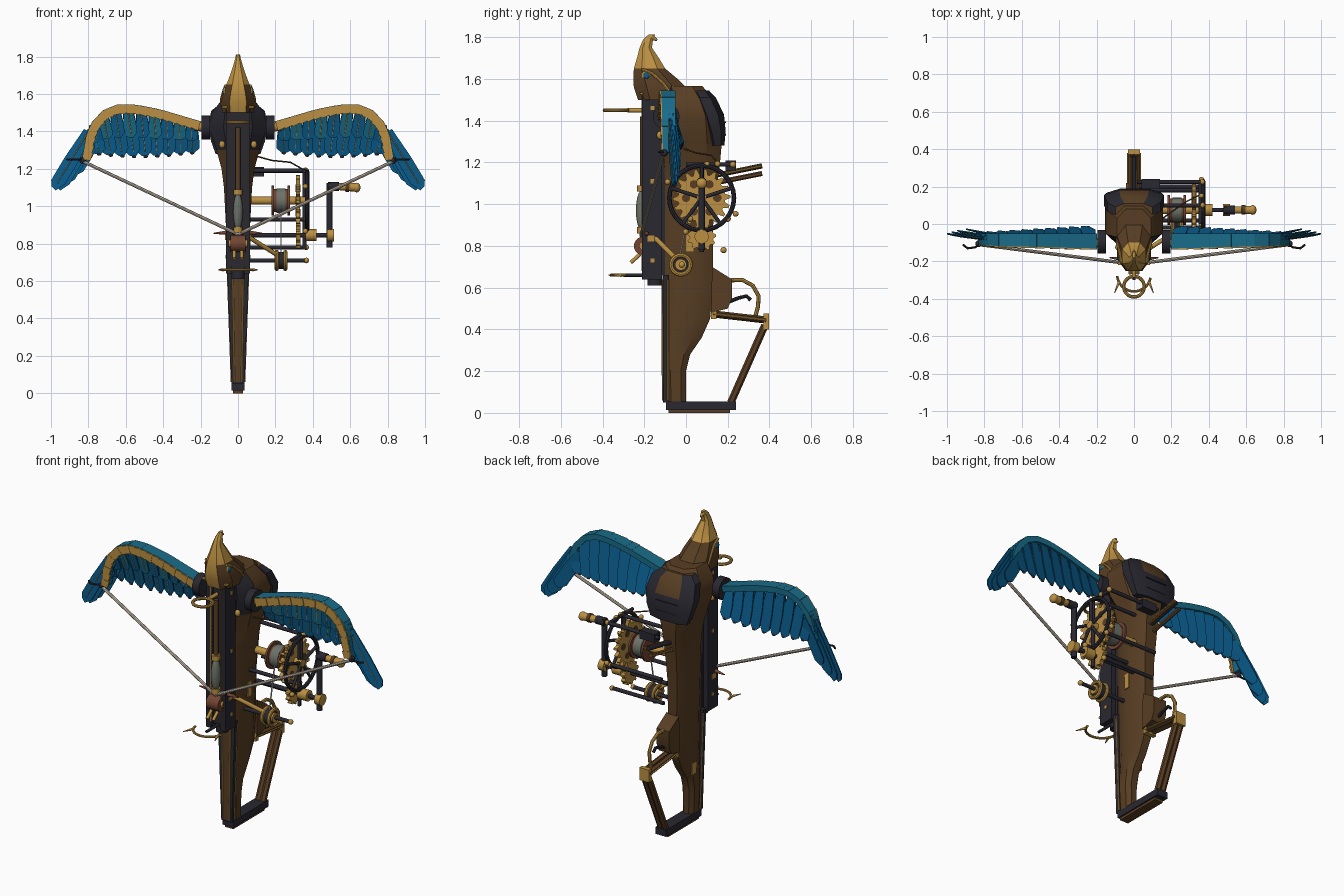
import bpy, bmesh, math
from mathutils import Vector, Matrix

cube = bpy.data.objects.get("Cube")
if cube:
    bpy.data.objects.remove(cube)


def colour(name, r, g, b):
    m = bpy.data.materials.new(name)
    m.use_nodes = True
    m.diffuse_color = (r, g, b, 1)
    m.node_tree.nodes["Principled BSDF"].inputs["Base Color"].default_value = (r, g, b, 1)
    return m


wood = colour("dark_wood", .098, .048, .017)
iron = colour("black_iron", .022, .021, .03)
brass = colour("brass", .5, .28, .055)
teal = colour("teal_feather", .01, .15, .25)
blue = colour("deep_blue_feather", .003, .11, .27)
copper = colour("copper", .17, .06, .032)
rope = colour("rope", .6, .52, .42)
glass = colour("grey_glass", .15, .17, .14)


def make(name, bm, mats, rule=None):
    """Turn a bmesh into an object; rule(centre, normal) picks the material."""
    bmesh.ops.recalc_face_normals(bm, faces=bm.faces)
    bm.normal_update()
    me = bpy.data.meshes.new(name)
    for m in mats:
        me.materials.append(m)
    if rule:
        for f in bm.faces:
            f.material_index = int(rule(f.calc_center_median(), f.normal))
    bm.to_mesh(me)
    bm.free()
    ob = bpy.data.objects.new(name, me)
    bpy.context.collection.objects.link(ob)


def box(name, lo, hi, mat):
    bm = bmesh.new()
    bmesh.ops.create_cube(bm, size=1)
    lo, hi = Vector(lo), Vector(hi)
    for v in bm.verts:
        v.co = Vector(c * d for c, d in zip(v.co, hi - lo)) + (lo + hi) / 2
    make(name, bm, [mat])


def rod(name, a, b, r, mat, r2=None, sides=14):
    a, b = Vector(a), Vector(b)
    d = b - a
    bm = bmesh.new()
    turn = Matrix.Translation((a + b) / 2) @ d.to_track_quat('Z', 'Y').to_matrix().to_4x4()
    bmesh.ops.create_cone(bm, cap_ends=True, segments=sides, radius1=r,
                          radius2=r if r2 is None else r2, depth=d.length, matrix=turn)
    make(name, bm, [mat])


def ball(name, c, size, mat):
    bm = bmesh.new()
    bmesh.ops.create_uvsphere(bm, u_segments=16, v_segments=10, radius=1,
                              matrix=Matrix.Translation(c) @ Matrix.Diagonal((*size, 1)))
    make(name, bm, [mat])


def loft(name, sections, mats, rule=None, cut=.5):
    """Skin chamfered sections, each (z, half width, front y, back y)."""
    bm, rings = bmesh.new(), []
    for z, w, f, b in sections:
        e = (b - f) * cut * .5
        half = [(w * (1 - cut), f), (w, f + e), (w, b - e), (w * (1 - cut), b)]
        loop = half + [(-x, y) for x, y in reversed(half)]
        rings.append([bm.verts.new((x, y, z)) for x, y in loop])
    for p, q in zip(rings, rings[1:]):
        for i in range(8):
            bm.faces.new((p[i - 1], p[i], q[i], q[i - 1]))
    bm.faces.new(rings[0])
    bm.faces.new(rings[-1])
    make(name, bm, mats, rule)


def plate(name, pts, axis, lo, hi, mat):
    """Extrude a flat outline along an axis."""
    bm = bmesh.new()
    k = 'xyz'.index(axis)
    vs = [bm.verts.new(p[:k] + (lo,) + p[k:]) for p in map(tuple, pts)]
    new = bmesh.ops.extrude_face_region(bm, geom=[bm.faces.new(vs)])['geom']
    for v in new:
        if isinstance(v, bmesh.types.BMVert):
            v.co[k] = hi
    make(name, bm, [mat])


def tube(name, pts, r, mat, cyclic=False):
    cu = bpy.data.curves.new(name, 'CURVE')
    cu.dimensions, cu.bevel_depth, cu.bevel_resolution = '3D', r, 2
    sp = cu.splines.new('POLY')
    sp.points.add(len(pts) - 1)
    for p, c in zip(sp.points, pts):
        p.co = (*c, 1)
    sp.use_cyclic_u = cyclic
    cu.use_fill_caps = True
    tmp = bpy.data.objects.new(name + "_path", cu)
    me = bpy.data.meshes.new_from_object(tmp)
    bpy.data.objects.remove(tmp)
    me.materials.clear()
    me.materials.append(mat)
    bpy.context.collection.objects.link(bpy.data.objects.new(name, me))


def arc(c, r, start, end, axis, n=28):
    out = []
    for i in range(n):
        a = math.radians(start + (end - start) * i / n)
        u, v = r * math.cos(a), r * math.sin(a)
        out.append(Vector(c) + Vector((0, u, v) if axis == 'x' else (u, v, 0)))
    return out


def gear(name, y, z, r, teeth, lo, hi):
    pts = []
    for i in range(teeth * 4):
        a, k = math.tau * i / (teeth * 4), r if i % 4 < 2 else r * .82
        pts.append((y + k * math.cos(a), z + k * math.sin(a)))
    plate(name, pts, 'x', lo, hi, brass)


# Body, back shell and bird head
loft("body", [(.05, .035, -.095, 0), (.2, .04, -.1, 0), (.28, .042, -.1, .02),
              (.36, .045, -.1, .075), (.45, .05, -.1, .115), (.6, .055, -.1, .13),
              (.9, .065, -.1, .13), (1.1, .075, -.1, .15), (1.2, .088, -.105, .163),
              (1.3, .115, -.11, .172), (1.42, .155, -.12, .165), (1.5, .14, -.12, .13),
              (1.565, .09, -.12, .08)],
     [wood, iron], lambda c, n: c.z > 1.28 and n.y < -.3)
loft("back_shell", [(1.28, .12, .12, .184), (1.35, .145, .1, .19), (1.43, .16, .07, .182),
                    (1.51, .143, .04, .143), (1.545, .1, .03, .11)],
     [iron, wood], lambda c, n: abs(c.x) < .02 and n.z > .3)
for z in (1.33, 1.39):
    box("shell_seam", (-.07, .1, z), (.07, .191, z + .006), iron)
loft("bird_head", [(1.5, .085, -.23, 0), (1.56, .09, -.25, 0), (1.6, .08, -.252, -.04),
                   (1.65, .062, -.25, -.1), (1.7, .043, -.235, -.13), (1.75, .026, -.222, -.163),
                   (1.79, .015, -.205, -.158), (1.812, .009, -.18, -.148)],
     [wood, brass], lambda c, n: c.z > 1.64 or (n.y < -.6 and abs(c.x) < .02))
rod("beak_hook", (0, -.165, 1.8), (0, -.138, 1.785), .014, brass, .004)
for s in (-1, 1):
    tube("cheek_band", [(s * x, y, z) for x, y, z in
                        ((.066, -.21, 1.645), (.074, -.16, 1.625), (.087, -.11, 1.58), (.089, -.08, 1.54))],
         .008, brass)
    ball("eye_ring", (s * .07, -.19, 1.615), (.009, .022, .024), brass)
    ball("eye", (s * .075, -.19, 1.615), (.009, .015, .016), blue)
box("side_inlay", (.058, .0, .77), (.068, .035, .86), brass)
box("worn_patch", (-.048, -.03, .3), (-.04, .01, .37), brass)

# Front rails and stock facing
box("bolt_rail", (-.035, -.185, .66), (.035, -.1, 1.52), iron)
for s in (-1, 1):
    box("rail_side", (s * .032, -.21, .64), (s * .065, -.115, 1.52), iron)
    box("rail_trim", (s * .032, -.213, .68), (s * .036, -.2, 1.5), brass)
    rod("stock_trim", (s * .02, -.112, .06), (s * .028, -.113, .64), .004, brass)
    rod("edge_trim", (s * .035, -.086, .06), (s * .056, -.086, .64), .004, brass)
    ball("shoulder_stud", (s * .085, -.125, 1.33), (.016, .016, .02), brass)
    for z in (.72, 1.1, 1.45):
        box("rail_clamp", (s * .05, -.17, z), (s * .068, -.15, z + .02), brass)
loft("stock_facing", [(.05, .035, -.11, -.085), (.66, .057, -.112, -.085)], [iron], None, .1)
loft("stock_panel", [(.06, .019, -.113, -.1), (.64, .027, -.115, -.1)], [wood], None, .1)
ball("glass_capsule", (0, -.21, .97), (.026, .03, .1), glass)
rod("bolt_shaft", (0, -.208, 1.05), (0, -.208, 1.42), .013, wood)
for z in (.86, 1.06):
    rod("capsule_cap", (0, -.21, z), (0, -.21, z + .03), .024, brass)

# String latch
rod("latch_drum", (-.04, -.205, .8), (.04, -.205, .8), .045, copper)
box("latch_bracket", (-.069, -.185, .82), (.069, -.15, .85), brass)
for s in (-1, 1):
    rod("latch_spike", (s * .04, -.19, .86), (s * .13, -.18, .855), .014, copper, .003)
    rod("latch_cap", (s * .04, -.205, .8), (s * .052, -.205, .8), .02, brass)
    rod("latch_hook", (s * .02, -.22, .76), (s * .02, -.265, .72), .009, brass)
rod("rail_foot", (0, -.15, .61), (0, -.15, .67), .035, iron)

# Ring sight and crescent fork
tube("sight_ring", arc((0, -.335, 1.45), .055, 0, 360, 'z'), .009, brass, True)
rod("sight_stem", (0, -.2, 1.45), (0, -.28, 1.45), .011, brass)
box("sight_bar", (-.085, -.22, 1.525), (.085, -.205, 1.535), brass)
rod("fork_stem", (0, -.15, .66), (0, -.3, .66), .008, iron)
tube("crescent_fork", arc((0, -.27, .66), .09, 185, 355, 'z'), .007, brass)
for s in (-1, 1):
    rod("fork_tip", (s * .08, -.31, .66), (s * .105, -.37, .66), .008, brass, .002)

# Skeleton stock and trigger
box("butt_plate", (-.036, -.095, .015), (.036, .24, .055), iron)
box("butt_sole", (-.028, -.085, 0), (.028, .21, .016), wood)
for s in (-1, 1):
    rod("stock_strut", (s * .016, .215, .05), (s * .016, .378, .42), .018, wood, None, 6)
    rod("stock_arm", (s * .018, .12, .475), (s * .018, .385, .445), .017, wood, None, 6)
    rod("arm_trim", (s * .034, .13, .474), (s * .034, .38, .445), .005, brass, None, 6)
    lift = .018 * s
    rod("rear_fork", (s * .016, .14, 1.12 + lift), (s * .016, .365, 1.165 + lift), .012, wood, None, 6)
    rod("fork_trim", (s * .026, .14, 1.12 + lift), (s * .026, .365, 1.165 + lift), .004, brass, None, 6)
rod("fork_core", (0, .14, 1.138), (0, .36, 1.183), .012, iron)
box("stock_corner", (-.032, .372, .4), (.032, .398, .475), brass)
box("arm_bracket", (-.036, .12, .45), (.036, .145, .5), brass)
plate("grip_block", [(.12, .48), (.2, .5), (.22, .55), (.22, .64), (.125, .7)],
      'x', -.042, .042, wood)
tube("trigger_guard", [(0, .21, .635), (0, .27, .637), (0, .32, .61), (0, .348, .56),
                       (0, .345, .51), (0, .33, .455)], .01, brass)
tube("trigger", [(0, .2, .53), (0, .25, .55), (0, .29, .56), (0, .31, .54)], .009, iron)

# Wings
edge = [Vector(p) for p in ((.2, 1.45), (.42, 1.515), (.55, 1.54), (.64, 1.542),
                            (.72, 1.51), (.785, 1.44), (.81, 1.37), (.83, 1.25))]


def along(t):
    lengths = [(b - a).length for a, b in zip(edge, edge[1:])]
    d = t * sum(lengths)
    for a, b, n in zip(edge, edge[1:], lengths):
        if d <= n + 1e-6:
            return a.lerp(b, d / n)
        d -= n
    return edge[-1]


def feather(name, s, top, tip, width, y_top, y_tip, mat):
    """A tilted vane with a slanted point and a thin brass shaft."""
    top, tip = Vector(top), Vector(tip)
    side = Vector((-(tip - top).y, (tip - top).x)).normalized() * width / 2
    bm, vs = bmesh.new(), []
    for u, v in ((0, -.7), (.5, -1), (.85, -1), (1, -.3), (.98, .5), (.9, 1), (.5, 1), (0, .7)):
        p = top.lerp(tip, u) + side * v
        vs.append(bm.verts.new((s * p.x, y_top + (y_tip - y_top) * u + .008 * v, p.y)))
    new = bmesh.ops.extrude_face_region(bm, geom=[bm.faces.new(vs)])['geom']
    bmesh.ops.translate(bm, vec=(0, .007, 0), verts=[g for g in new if isinstance(g, bmesh.types.BMVert)])
    make(name, bm, [mat])
    a, b = Vector((s * top.x, y_top, top.y)), Vector((s * tip.x, y_tip, tip.y))
    rod("feather_shaft", a, a.lerp(b, .9), .003, brass, .002, 6)


for s in (-1, 1):
    rod("shoulder_joint", (s * .15, -.095, 1.42), (s * .195, -.095, 1.42), .064, iron, None, 20)
    rod("shoulder_pin", (s * .19, -.1, 1.425), (s * .23, -.1, 1.43), .026, brass)
    n = 20
    for i in range(n):
        a, b = along(i / n), along((i + 1) / n)
        inward = Vector(((b - a).y, -(b - a).x)).normalized()
        flip = lambda pts: [(s * p.x, p.y) for p in pts]
        front = -.13 + .001 * i
        plate("wing_scale", flip([a - inward * .004, b, b + inward * .042, a + inward * .049]),
              'y', front - .005 - .003 * (i % 2), front + .004, brass)
        plate("wing_spar", flip([a - inward * .004, b - inward * .004, b + inward * .03, a + inward * .03]),
              'y', front, -.05, teal)
    count = 10
    for i in range(count):
        k = i / (count - 1)
        top = along(.06 + .76 * k) - Vector((0, .02))
        tip = Vector((.245 + .56 * k, 1.285 - .02 * math.sin(math.pi * k)))
        feather("flight_feather", s, top, tip, .078, -.07, -.02 - .035 * k, blue)
        feather("covert_feather", s, top, top.lerp(tip, .6), .066, -.09, -.065, teal if i % 2 else blue)
        ball("feather_tip", (s * tip.x, -.017 - .035 * k, tip.y), (.012, .006, .008), iron)
    for i, tip in enumerate(((.985, 1.09), (.96, 1.09), (.93, 1.12), (.88, 1.17))):
        feather("tip_feather", s, (.8 - .02 * i, 1.4), tip, .075, -.085 + .008 * i,
                -.06 + .008 * i, blue)
    tube("wing_claw", [(s * x, y, 1.25) for x, y in ((.82, -.1), (.85, -.125), (.89, -.13), (.915, -.11))], .006, iron)
    ball("string_knot", (s * .83, -.105, 1.245), (.018, .018, .018), iron)
    rod("bow_string", (s * .83, -.11, 1.24), (0, -.215, .85), .009, rope, None, 8)

# Winch frame
hub, low = (.075, 1.03), (.075, .845)
for y, z in ((.225, 1.19), (.2, .93), (.02, .93), (.18, .78), (-.02, .71), (.1, 1.19)):
    rod("frame_rod", (.02, y, z), (.365, y, z), .011, iron)
    ball("frame_nut", (.365, y, z), (.014, .015, .015), brass)
rod("frame_post", (.355, .075, .77), (.355, .075, 1.2), .011, iron)
rod("frame_brace", (.355, .0, 1.19), (.355, .23, 1.19), .01, iron)
box("frame_mount", (.04, .19, 1.16), (.14, .24, 1.21), iron)
rod("winch_axle", (.06, *hub), (.38, *hub), .022, brass)
rod("spool", (.19, *hub), (.27, *hub), .062, copper, None, 24)
rod("rope_winding", (.205, *hub), (.255, *hub), .066, glass, None, 24)
for x in (.18, .265):
    rod("spool_flange", (x, *hub), (x + .012, *hub), .08, copper, None, 24)
gear("large_gear", *hub, .138, 18, .31, .332)
for p in arc((.321, *hub), .075, 0, 360, 'x', 6):
    rod("gear_opening", p - Vector((.013, 0, 0)), p + Vector((.013, 0, 0)), .02, wood)
gear("small_gear", *low, .07, 11, .31, .335)
tube("hand_wheel", arc((.37, *hub), .155, 0, 360, 'x'), .011, iron, True)
for p in arc((.37, *hub), .155, 90, 450, 'x', 5):
    rod("wheel_spoke", (.37, *hub), p, .009, iron)
for p in arc((.36, *hub), .18, 65, 425, 'x', 4):
    ball("wheel_knob", p, (.014, .014, .014), brass)

# Crank
rod("crank_axle", (.07, *low), (.5, *low), .012, iron)
rod("crank_collar", (.36, *low), (.42, *low), .032, brass)
rod("crank_boss", (.475, *low), (.512, *low), .034, brass)
rod("crank_arm", (.49, .075, .78), (.49, .075, 1.125), .016, iron)
rod("crank_elbow", (.48, .075, 1.105), (.54, .075, 1.105), .024, iron)
rod("crank_grip", (.53, .075, 1.105), (.64, .075, 1.1), .018, brass, .024)
rod("grip_band", (.575, .075, 1.103), (.595, .075, 1.102), .026, wood)
ball("grip_end", (.635, .075, 1.1), (.02, .026, .026), brass)

# Guide pulley and lines
rod("guide_pulley", (.205, -.025, .71), (.255, -.025, .71), .045, iron, None, 20)
for x in (.207, .253):
    tube("pulley_rim", arc((x, -.025, .71), .046, 0, 360, 'x'), .011, brass, True)
rod("pulley_pin", (.195, -.025, .71), (.265, -.025, .71), .028, brass)
rod("pulley_arm", (.05, -.15, .84), (.24, -.03, .72), .012, brass)
rod("winding_line", (.23, .02, 1.0), (.23, -.03, .75), .004, rope, None, 6)
tube("trip_cable", [(.09, -.02, 1.27), (.18, .05, 1.245), (.28, .12, 1.235), (.36, .16, 1.19)], .004, wood)

bpy.ops.object.select_all(action='DESELECT')
for ob in bpy.context.collection.objects:
    if ob.type == 'MESH':
        ob.select_set(True)
        bpy.context.view_layer.objects.active = ob
bpy.ops.object.shade_smooth_by_angle(angle=math.radians(32))
